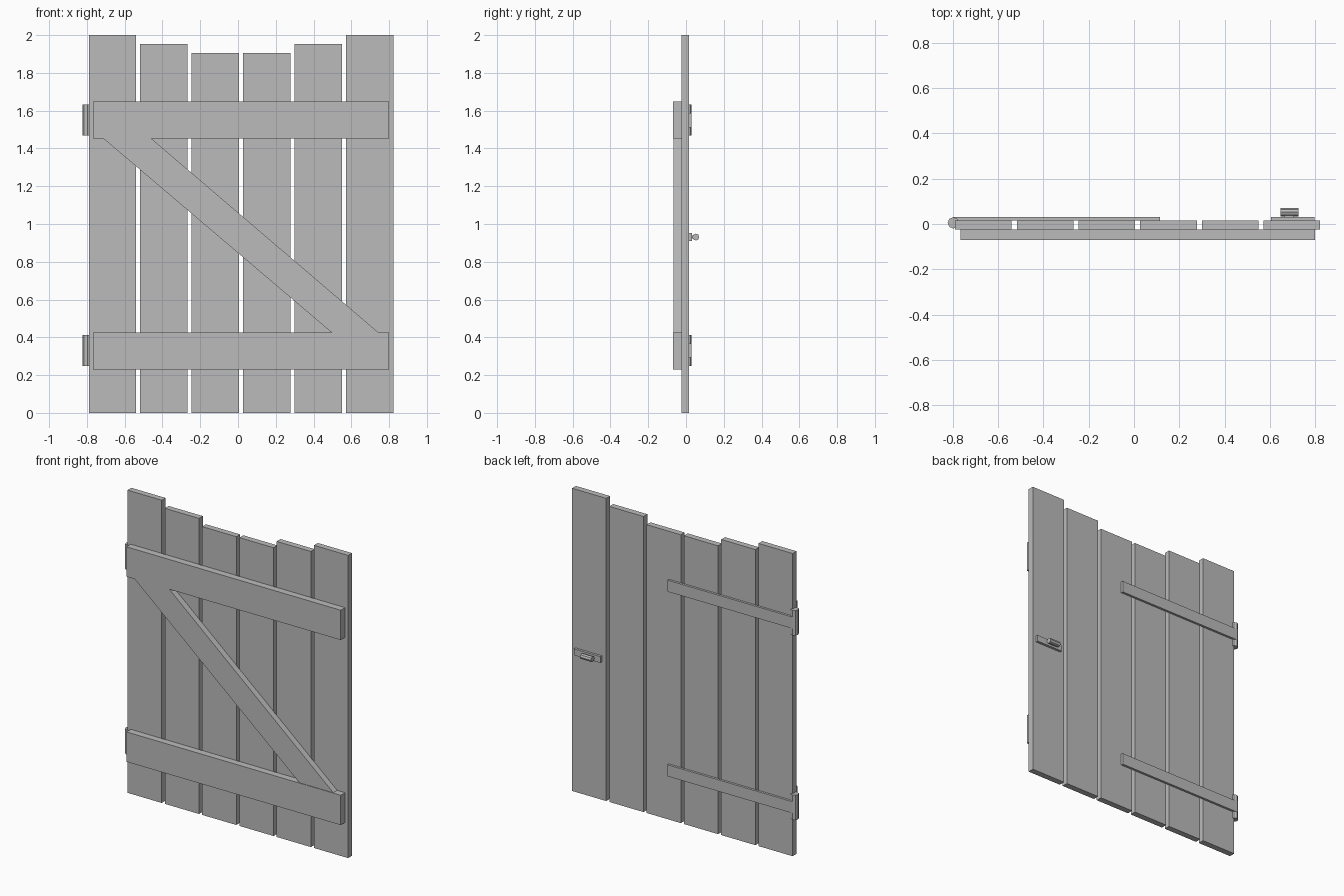
import bpy
import bmesh
from math import pi
from mathutils import Matrix

cube = bpy.data.objects.get("Cube")
if cube:
    bpy.data.objects.remove(cube, do_unlink=True)

grey = bpy.data.materials.new("plain_grey")
grey.use_nodes = True
GREY = (0.5, 0.5, 0.5, 1)
grey.diffuse_color = GREY
grey.node_tree.nodes["Principled BSDF"].inputs["Base Color"].default_value = GREY


def finish(name, bm):
    bmesh.ops.recalc_face_normals(bm, faces=bm.faces)
    mesh = bpy.data.meshes.new(name)
    bm.to_mesh(mesh)
    bm.free()
    mesh.materials.append(grey)
    obj = bpy.data.objects.new(name, mesh)
    bpy.context.collection.objects.link(obj)


def slab(name, outline, y0, y1):
    """Extrude an x-z outline from y0 to y1."""
    bm = bmesh.new()
    face = bm.faces.new([bm.verts.new((x, y0, z)) for x, z in outline])
    out = bmesh.ops.extrude_face_region(bm, geom=[face])
    verts = [v for v in out["geom"] if isinstance(v, bmesh.types.BMVert)]
    bmesh.ops.translate(bm, verts=verts, vec=(0, y1 - y0, 0))
    finish(name, bm)


def box(name, x0, x1, y0, y1, z0, z1):
    slab(name, [(x0, z0), (x1, z0), (x1, z1), (x0, z1)], y0, y1)


def rod(name, centre, radius, length, turn=Matrix.Identity(4)):
    bm = bmesh.new()
    bmesh.ops.create_cone(bm, cap_ends=True, segments=8, radius1=radius,
                          radius2=radius, depth=length,
                          matrix=Matrix.Translation(centre) @ turn)
    # Vertices sit on the axes
    finish(name, bm)


BACK, FACE, RAIL = 0.015, -0.025, -0.07

# Vertical planks, stepping down towards the middle
for i, top in enumerate([2, 1.953, 1.905, 1.905, 1.953, 2]):
    x = -0.79 + i * 0.2725
    box(f"plank_{i + 1}", x, x + 0.25, FACE, BACK, 0, top)

# Front rails
LOW, HIGH = 0.426, 1.452
box("lower_rail", -0.767, 0.8, RAIL, FACE, LOW - 0.197, LOW)
box("upper_rail", -0.767, 0.8, RAIL, FACE, HIGH, HIGH + 0.197)

# Diagonal brace between the rails
slab("diagonal_brace",
     [(0.495, LOW), (0.743, LOW), (-0.458, HIGH), (-0.712, HIGH)], -0.066, FACE)

# Strap hinges on the back
for name, z in (("lower", 0.33), ("upper", 1.55)):
    box(name + "_hinge_strap", -0.8, 0.115, BACK, 0.03, z - 0.038, z + 0.038)
    rod(name + "_hinge_knuckle", (-0.798, 0.005, z), 0.025, 0.165)

# Latch plate, neck and grip
Z = 0.931
box("latch_plate", 0.605, 0.798, BACK, 0.031, Z - 0.021, Z + 0.021)
box("latch_neck", 0.665, 0.705, 0.03, 0.045, Z - 0.008, Z + 0.008)
rod("latch_grip", (0.686, 0.052, Z), 0.018, 0.08, Matrix.Rotation(pi / 2, 4, "Y"))
